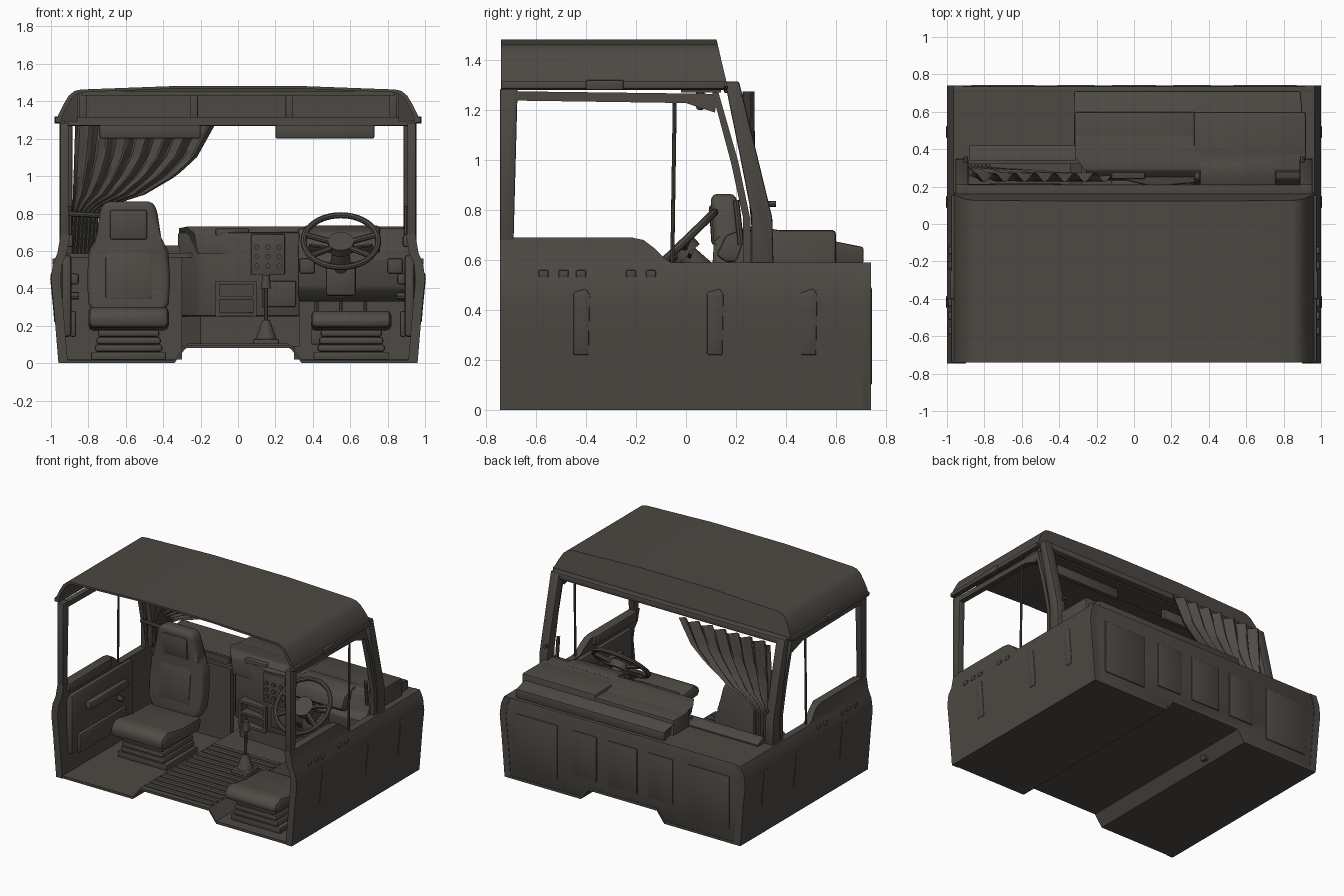
import bpy, bmesh, math
from mathutils import Vector, Matrix

if "Cube" in bpy.data.objects:
    bpy.data.objects.remove(bpy.data.objects["Cube"])


def material(name, c):
    m = bpy.data.materials.new(name)
    m.diffuse_color = (*c, 1)
    m.use_nodes = True
    m.node_tree.nodes["Principled BSDF"].inputs["Base Color"].default_value = m.diffuse_color
    return m


BODY = material("dark_taupe", (0.074, 0.066, 0.057))
FABRIC = material("taupe_fabric", (0.079, 0.070, 0.060))


def finish(name, bm, mat):
    bmesh.ops.recalc_face_normals(bm, faces=bm.faces)
    me = bpy.data.meshes.new(name)
    bm.to_mesh(me)
    bm.free()
    me.materials.append(mat)
    ob = bpy.data.objects.new(name, me)
    bpy.context.collection.objects.link(ob)
    return ob


def prism(name, pts, a, b, axis, mat=BODY, fn=None, bevel=0, cuts=(), seg=2):
    """Extrude a 2D outline from a to b along an axis, optionally cut in z, bent and bevelled."""
    bm = bmesh.new()
    put = {"x": lambda p, t: (t, p[0], p[1]), "y": lambda p, t: (p[0], t, p[1]),
           "z": lambda p, t: (p[0], p[1], t)}[axis]
    lo = [bm.verts.new(put(p, a)) for p in pts]
    hi = [bm.verts.new(put(p, b)) for p in pts]
    bm.faces.new(lo)
    bm.faces.new(hi[::-1])
    for i in range(len(pts)):
        j = (i + 1) % len(pts)
        bm.faces.new((lo[i], lo[j], hi[j], hi[i]))
    for z in cuts:
        bmesh.ops.bisect_plane(bm, geom=bm.verts[:] + bm.edges[:] + bm.faces[:],
                               plane_co=(0, 0, z), plane_no=(0, 0, 1))
    if fn:
        for v in bm.verts:
            v.co = fn(*v.co)
    bmesh.ops.recalc_face_normals(bm, faces=bm.faces)
    if bevel:
        sharp = [e for e in bm.edges if e.calc_face_angle(0) > 0.5]
        bmesh.ops.bevel(bm, geom=sharp, offset=bevel, segments=seg, affect="EDGES", profile=0.5)
    return finish(name, bm, mat)


def box(name, x0, x1, y0, y1, z0, z1, mat=BODY, bevel=0, fn=None):
    return prism(name, [(x0, y0), (x1, y0), (x1, y1), (x0, y1)], z0, z1, "z", mat, fn, bevel)


def rod(name, p, q, r, n=8, mat=BODY, r2=None):
    p, q = Vector(p), Vector(q)
    d = q - p
    bm = bmesh.new()
    m = Matrix.Translation((p + q) / 2) @ d.to_track_quat("Z", "Y").to_matrix().to_4x4()
    bmesh.ops.create_cone(bm, cap_ends=True, segments=n, radius1=r,
                          radius2=r if r2 is None else r2, depth=d.length, matrix=m)
    return finish(name, bm, mat)


def lerp(table, t):
    for (t0, v0), (t1, v1) in zip(table, table[1:]):
        if t <= t1:
            return v0 + (v1 - v0) * max(0, (t - t0) / (t1 - t0))
    return table[-1][1]


# Outer half width of the body at each height
WIDTH = [(0, .96), (.3, .985), (.45, 1.0), (.53, .99), (.59, .965), (.69, .948)]
under = [(-.96, 0), (-.34, 0), (-.28, .08), (.28, .08), (.34, 0), (.96, 0)]

# Floor with raised tunnel
prism("floor", under + [(x, z + .018) for x, z in under[::-1]], -.74, .74, "y")
for i in range(14):
    box("floor_rib", -.27, .27, -.7 + i * .06, -.67 + i * .06, .096, .104)

# Front wall with pressed panels
flank = [(w, z) for z, w in WIDTH[1:5]]
prism("front_wall", under + flank + [(-x, z) for x, z in flank[::-1]], .70, .737, "y", bevel=.006)
for cx, w in ((-.7, .34), (-.31, .2), (0, .24), (.31, .2), (.7, .34)):
    z0 = .1 if abs(cx) > .5 else .16
    box("front_wall_panel", cx - w / 2, cx + w / 2, .73, .744, z0, .49, bevel=.005)
box("cowl_deck", -.955, .955, .32, .735, .565, .59)

# Sides, doors, posts and window frames
for s in (1, -1):
    side = [(-.745, 0), (.74, 0), (.74, .59), (-.06, .59), (-.09, .61), (-.13, .65),
            (-.17, .68), (-.22, .69), (-.745, .69)]
    prism("side_wall", side, 0, 1, "x", cuts=(.3, .45, .53, .59),
          fn=lambda x, y, z: (s * (lerp(WIDTH, z) - .05 * (1 - x)), y, z))
    for y in (-.42, .115, .49):
        prism("side_press", [(y - .03, .22), (y + .03, .22), (y + .035, .46), (y + .02, .485),
                             (y - .03, .47)], 0, 1, "x", cuts=(.3, .45), bevel=.004,
              fn=lambda x, y, z: (s * (lerp(WIDTH, z) - .02 + .024 * x), y, z))
    for y in (-.57, -.49, -.42, -.22, -.14):
        box("side_button", s * .97, s * .993, y - .02, y + .02, .53, .56, bevel=.006)
    box("door_trim", s * .89, s * .945, -.66, .06, .14, .58, bevel=.02)
    box("door_pocket", s * .865, s * .9, -.6, -.05, .14, .28, bevel=.012)
    box("door_armrest", s * .85, s * .9, -.5, -.05, .42, .48, bevel=.015)
    box("door_sill", s * .88, s * .945, -.7, -.2, .62, .69, bevel=.015)
    rod("window_crank", (s * .89, -.12, .36), (s * .85, -.12, .36), .02)
    prism("rear_post", [(-.745, .68), (-.69, .68), (-.675, 1.24), (-.675, 1.285), (-.745, 1.285)],
          s * .905, s * .952, "x", bevel=.006)
    prism("front_pillar", [(.155, 1.315), (.212, 1.315), (.27, 1.08), (.345, .77), (.35, .585),
                           (.262, .585), (.262, .78), (.215, 1.02)],
          s * .885, s * .955, "x", bevel=.008)
    prism("door_frame_front", [(.105, 1.27), (.13, 1.27), (.21, .99), (.258, .76), (.258, .585),
                               (.228, .585), (.228, .77), (.18, .99)], s * .915, s * .95, "x")
    prism("door_frame_top", [(-.69, 1.238), (.0, 1.228), (.115, 1.19), (.13, 1.255), (.1, 1.265),
                             (-.69, 1.275)], s * .91, s * .95, "x")
    rod("window_divider", (s * .94, -.055, .58), (s * .94, -.045, 1.24), .008)
    rod("grab_handle", (s * .9, .22, .66), (s * .9, .2, .84), .013)
    rod("mirror_stub", (s * .9, .33, .825), (s * .9, .36, .825), .012)
    box("roof_gutter", s * .94, s * .978, -.74, .155, 1.285, 1.315, bevel=.005)
    box("side_lamp", s * .95, s * .982, -.4, -.25, 1.28, 1.32, bevel=.005)

# Roof shell, sloped at the windscreen end
half = [(.965, 1.295), (.962, 1.325), (.935, 1.38), (.905, 1.43), (.875, 1.455), (.84, 1.463),
        (.3, 1.483)]
arch = half + [(-x, z) for x, z in half[::-1]]
inner = [(x * .98, z - .014) for x, z in arch]


def slope(x, y, z):
    return (x, y + max(0, 1.48 - z) * .24 if y > 0 else y, z)


prism("roof", arch + inner[::-1], -.74, .122, "y", fn=slope)
prism("roof_front", arch, .09, .122, "y", fn=slope)
box("windscreen_header", -.93, .93, .15, .212, 1.268, 1.315, bevel=.01)

# Overhead shelf with three framed bays
box("overhead_shelf", -.93, .93, -.02, .14, 1.27, 1.295)
box("overhead_back", -.86, .86, .06, .1, 1.29, 1.45)
for x in (-.83, -.235, .275, .83):
    box("overhead_divider", x - .02, x + .02, -.01, .08, 1.29, 1.445, bevel=.004)
box("overhead_lip_low", -.86, .86, -.02, .02, 1.285, 1.315)
box("overhead_lip_top", -.84, .84, -.02, .02, 1.43, 1.455)
for x0, x1 in ((-.74, -.2), (.2, .73)):
    box("sun_visor", x0, x1, .04, .075, 1.2, 1.28, bevel=.012)

# Dashboard and hood
prism("hood", [(.71, .585), (.71, .652), (.36, .722), (.29, .732), (.25, .7), (.23, .585)],
      0, 1, "x", bevel=.008,
      fn=lambda x, y, z: (-.32 + x * (1.24 - .03 * (y > .5)) + max(0, .34 - y) * (1 - x), y, z))
prism("centre_console", [(-.32, .42), (-.21, .27), (.1, .2), (.33, .22), (.33, .6), (-.32, .6)],
      .25, .7, "z", bevel=.012)
prism("console_base", [(-.3, .44), (-.2, .31), (.33, .29), (.33, .6), (-.3, .6)], .09, .26, "z")
prism("driver_dash", [(.6, .33), (.24, .33), (.17, .4), (.15, .56), (.2, .6), (.24, .72), (.6, .72)],
      .32, .92, "x", bevel=.015)
box("footwell_back", .3, .93, .42, .46, .02, .36)
box("passenger_bulkhead", -.94, -.3, .34, .38, .02, .57)
prism("passenger_ledge", [(.34, .585), (.42, .585), (.42, .6), (.36, .63), (.34, .63)], -.88, -.31, "x")
prism("instrument_hood", [(.12, .62), (.16, .7), (.26, .735), (.34, .73), (.34, .6), (.16, .59)],
      .35, .76, "x", bevel=.015)
box("switch_panel", .07, .25, .19, .23, .47, .69, bevel=.006)
for z in (.52, .57, .62):
    for x in (.1, .16, .22):
        rod("switch", (x, .2, z), (x, .178, z), .014)
for z in (.25, .34, .42):
    box("console_shelf", -.11, .1, .175, .25, z, z + .02, bevel=.004)
for x in (-.11, .09):
    box("console_shelf_end", x - .01, x + .01, .175, .25, .25, .44)
box("dash_grille", .13, .31, .19, .23, .3, .44, bevel=.008)
box("dash_top_tray", -.12, .06, .24, .36, .68, .72, bevel=.01)
for x in (.37, .84):
    box("air_vent", x - .04, x + .04, .135, .18, .48, .56, bevel=.008)

# Steering wheel, column and pedals
hub = Vector((.55, -.03, .652))
tilt = Matrix.Translation(hub) @ Matrix.Rotation(math.radians(44), 4, "X")
bm = bmesh.new()
N, M = 40, 8
ring = [[bm.verts.new(tilt @ Vector(((.2 + .016 * math.cos(b)) * math.cos(a),
                                    (.2 + .016 * math.cos(b)) * math.sin(a), .016 * math.sin(b))))
         for b in (j * math.tau / M for j in range(M))] for a in (i * math.tau / N for i in range(N))]
for i in range(N):
    for j in range(M):
        k, l = (i + 1) % N, (j + 1) % M
        bm.faces.new((ring[i][j], ring[k][j], ring[k][l], ring[i][l]))
finish("steering_wheel_rim", bm, BODY)
for a in (15, 165, 215, 325):
    d = Vector((math.cos(math.radians(a)), math.sin(math.radians(a)), 0))
    rod("steering_spoke", tilt @ (d * .03 - Vector((0, 0, .02))), tilt @ (d * .2), .016)
rod("steering_hub", tilt @ Vector((0, 0, -.05)), tilt @ Vector((0, 0, .0)), .07, 20)
rod("steering_column", tilt @ Vector((0, 0, -.05)), tilt @ Vector((0, 0, -.36)), .045, 14, r2=.07)
box("column_shroud", .47, .63, .06, .2, .36, .54, bevel=.015)
for s in (-1, 1):
    rod("column_stalk", tilt @ Vector((0, 0, -.06)), tilt @ Vector((s * .17, .02, -.05)), .008)
for x in (.42, .55, .68):
    box("pedal", x - .03, x + .03, .26, .28, .1, .18, bevel=.005)
    rod("pedal_arm", (x, .28, .15), (x, .36, .36), .01)

# Gear lever
box("gear_base", .08, .22, -.2, -.06, .09, .13, bevel=.012)
rod("gear_boot", (.15, -.13, .12), (.15, -.13, .23), .06, 12, r2=.02)
rod("gear_lever", (.15, -.13, .2), (.15, -.12, .42), .011)
rod("gear_knob", (.15, -.12, .4), (.15, -.12, .47), .026, 12, r2=.02)


# Seats: rear-facing passenger seat and driver's cushion
def seat_base(cx, cy, drop=0):
    box("seat_rail", cx - .2, cx + .2, cy - .18, cy + .18, .018, .06, bevel=.005)
    for i in range(3):
        box("seat_bellows", cx - .18 + .008 * i, cx + .18 - .008 * i, cy - .18, cy + .18,
            .06 + .04 * i, .1 + .04 * i, bevel=.014)
    prism("seat_cushion", [(cy - .25, .19), (cy + .2, .17), (cy + .22, .27 - drop), (cy, .275 - drop),
                           (cy - .18, .305 - drop), (cy - .25, .275 - drop)],
          cx - .215, cx + .215, "x", FABRIC, bevel=.03)


seat_base(-.585, -.1)
seat_base(.605, -.48, .02)
back = [(.17, .24), (.215, .32), (.222, .45), (.212, .6), (.175, .67), (.15, .83), (.12, .865)]
outline = [(-.585 + x, z) for x, z in back] + [(-.585 - x, z) for x, z in back[::-1]]


def lean(x, y, z):
    return (x, y + .05 * math.sin((z - .25) * 2.2) - max(0, z - .6) * .12, z)


prism("seat_back", outline, .08, .185, "y", FABRIC, lean, .028, cuts=(.4, .55, .67), seg=3)
box("seat_back_insert", -.71, -.46, .075, .1, .34, .62, FABRIC, .012, lean)
box("headrest_pad", -.685, -.485, .07, .1, .66, .82, FABRIC, .012, lean)
rod("seat_grab_bar", (-.93, .2, .8), (-.74, .2, .79), .014)

# Gathered curtain on the passenger side of the windscreen
edge = [(.58, -.76), (.8, -.745), (.85, -.66), (.9, -.5), (1.0, -.33), (1.1, -.22), (1.28, -.12)]
left = [(.58, -.9), (.83, -.885), (1.28, -.87)]
bm = bmesh.new()
U, V = 60, 24
grid = []
for j in range(V + 1):
    z = .585 + .69 * j / V
    x0, x1 = lerp(left, z), lerp(edge, z)
    yc = lerp([(.58, .3), (.85, .275), (1.0, .252), (1.28, .25)], z)
    grid.append([bm.verts.new((x0 + (x1 - x0) * i / U,
                               yc + .024 * math.sin(i / U * math.tau * 7 + .4 * math.sin(z * 6)), z))
                 for i in range(U + 1)])
for j in range(V):
    for i in range(U):
        bm.faces.new((grid[j][i], grid[j][i + 1], grid[j + 1][i + 1], grid[j + 1][i]))
finish("curtain", bm, FABRIC)

# Smooth shading with sharp edges kept
bpy.ops.object.select_all(action="SELECT")
bpy.context.view_layer.objects.active = bpy.context.selected_objects[0]
bpy.ops.object.shade_smooth_by_angle(angle=math.radians(35))
